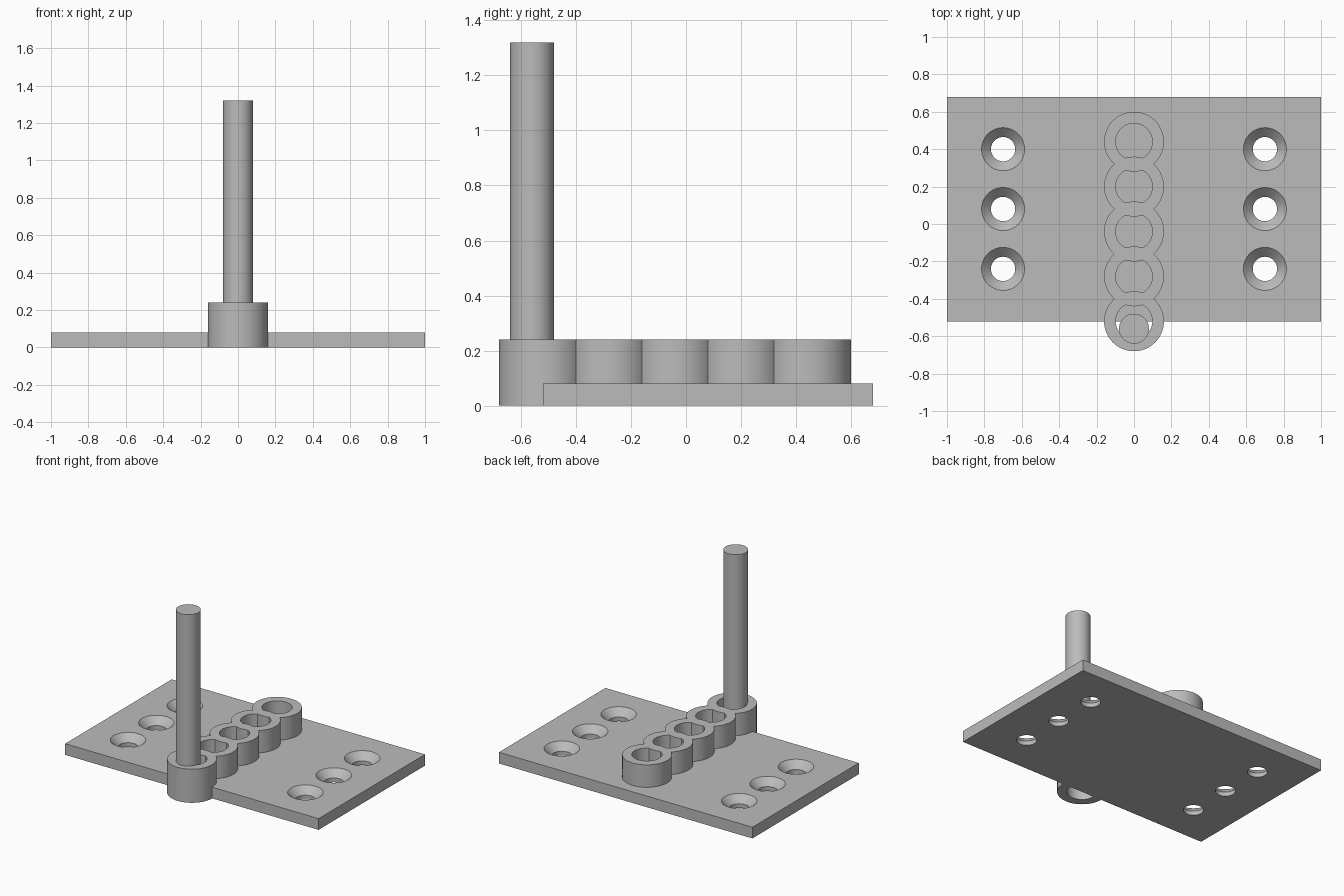
import bpy, bmesh, math

if "Cube" in bpy.data.objects:
    bpy.data.objects.remove(bpy.data.objects["Cube"])

SEG = 64
steel = bpy.data.materials.new("plain grey")
steel.diffuse_color = (0.5, 0.5, 0.5, 1)
steel.use_nodes = True
steel.node_tree.nodes["Principled BSDF"].inputs["Base Color"].default_value = steel.diffuse_color


def finish(name, bm):
    bmesh.ops.recalc_face_normals(bm, faces=bm.faces)
    me = bpy.data.meshes.new(name)
    bm.to_mesh(me)
    bm.free()
    me.materials.append(steel)
    ob = bpy.data.objects.new(name, me)
    bpy.context.collection.objects.link(ob)
    return ob


def turned(name, x, y, profile):
    """Solid of revolution about a vertical axis; profile = (radius, z) from bottom to top."""
    bm = bmesh.new()
    rings = [[bm.verts.new((x + r * math.cos(2 * math.pi * i / SEG),
                            y + r * math.sin(2 * math.pi * i / SEG), z))
              for i in range(SEG)] for r, z in profile]
    for lo, hi in zip(rings, rings[1:]):
        for i in range(SEG):
            j = (i + 1) % SEG
            bm.faces.new((lo[i], lo[j], hi[j], hi[i]))
    bm.faces.new(rings[0][::-1])
    bm.faces.new(rings[-1])
    return finish(name, bm)


def combine(ob, tool, operation):
    tool.hide_render = True
    mod = ob.modifiers.new("combine", 'BOOLEAN')
    mod.operation, mod.solver, mod.object = operation, 'EXACT', tool
    bpy.context.view_layer.objects.active = ob
    bpy.ops.object.modifier_apply(modifier=mod.name)
    bpy.data.objects.remove(tool)


# Base plate
bm = bmesh.new()
bmesh.ops.create_cube(bm, size=1)
for v in bm.verts:
    v.co.x *= 2.0
    v.co.y = v.co.y * 1.2 + 0.08
    v.co.z = (v.co.z + 0.5) * 0.08
plate = finish("mounting_plate", bm)

# Countersunk screw holes
for x in (-0.7, 0.7):
    for y in (-0.24, 0.08, 0.40):
        hole = turned("screw_hole", x, y, [(0.065, -0.02), (0.065, 0.03), (0.135, 0.10)])
        combine(plate, hole, 'DIFFERENCE')

# Row of overlapping sockets; the front one overhangs and reaches the ground
row = None
for k in range(5):
    y = -0.52 + 0.24 * k
    tube = turned("socket_row", 0, y, [(0.16, 0 if k == 0 else 0.04), (0.16, 0.24)])
    combine(tube, turned("bore", 0, y, [(0.098, -0.1), (0.098, 0.4)]), 'DIFFERENCE')
    if row is None:
        row = tube
    else:
        combine(row, tube, 'UNION')
combine(plate, row, 'UNION')

# Upright pin in the front socket
pin = turned("upright_pin", 0, -0.56, [(0.08, 0.12), (0.08, 1.32)])

# Smooth round walls, sharp rims
for ob in (plate, pin):
    bpy.ops.object.select_all(action='DESELECT')
    ob.select_set(True)
    bpy.context.view_layer.objects.active = ob
    bpy.ops.object.shade_smooth_by_angle(angle=math.radians(25))
